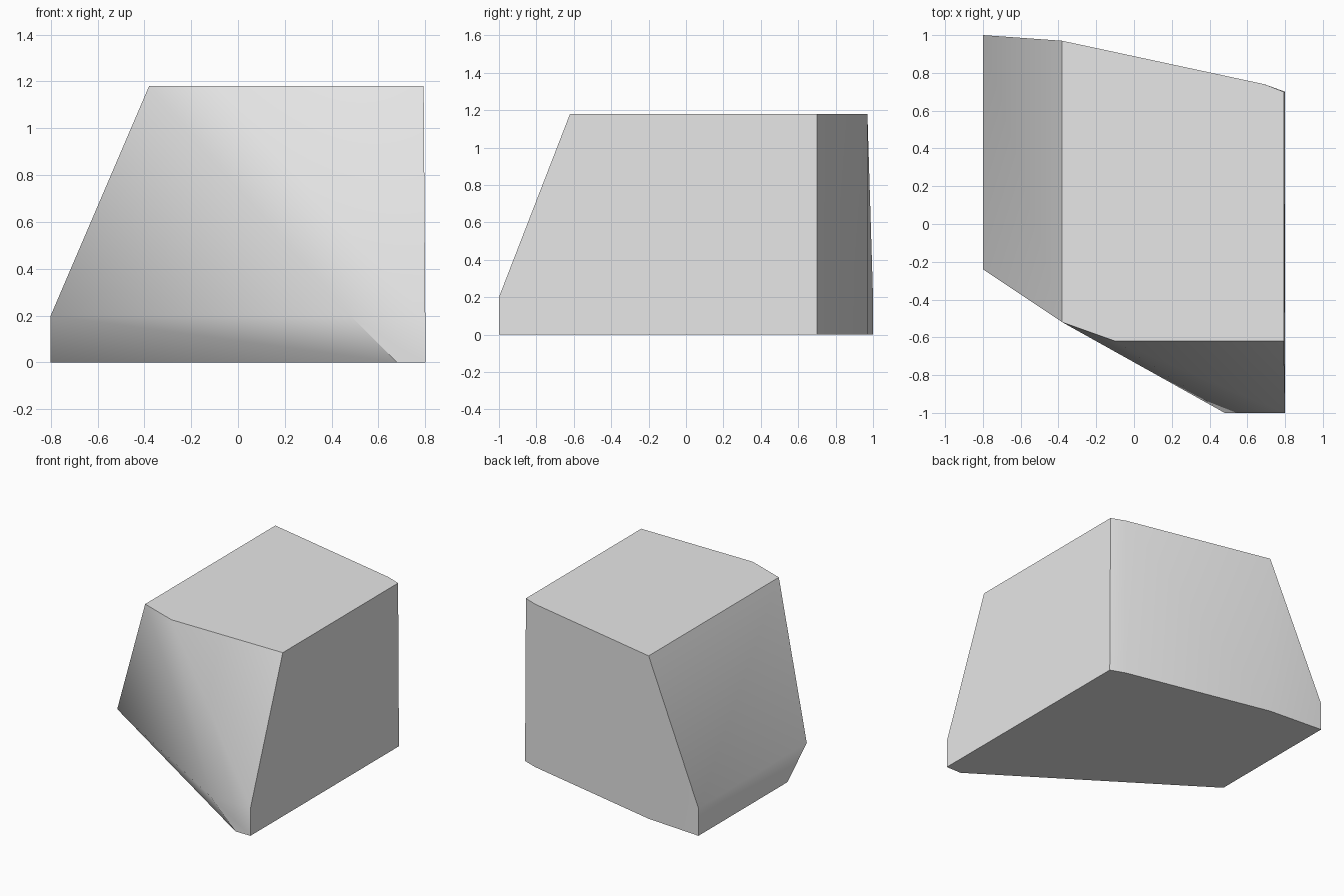
import bpy
import bmesh
import math

cube = bpy.data.objects.get("Cube")
if cube:
    bpy.data.objects.remove(cube, do_unlink=True)

# Single grey material
grey = bpy.data.materials.new("light_grey")
grey.use_nodes = True
colour = (0.8, 0.8, 0.8, 1)
grey.diffuse_color = colour
grey.node_tree.nodes["Principled BSDF"].inputs["Base Color"].default_value = colour

# Horizontal outlines of the chipped block: height -> corner points
BACK = [(0.69, 0.74), (-0.38, 0.97)]
outlines = {
    0.0: [(0.68, -1), (0.8, -1), (0.8, 0.70), *BACK, (-0.8, 1), (-0.8, -0.02)],
    0.2: [(0.48, -1), (0.8, -1), (-0.8, 1), (-0.8, -0.24)],
    1.18: [(-0.38, -0.52), (-0.1, -0.62), (0.793, -0.62), (0.793, 0.70), *BACK],
}

# Wrap the outlines in one convex solid
bm = bmesh.new()
for z, points in outlines.items():
    for x, y in points:
        bm.verts.new((x, y, z))
bmesh.ops.convex_hull(bm, input=bm.verts[:])
bmesh.ops.dissolve_limit(bm, angle_limit=math.radians(0.3),
                         verts=bm.verts[:], edges=bm.edges[:])
bmesh.ops.recalc_face_normals(bm, faces=bm.faces[:])

mesh = bpy.data.meshes.new("chipped_block")
bm.to_mesh(mesh)
bm.free()
mesh.materials.append(grey)
block = bpy.data.objects.new("chipped_block", mesh)
bpy.context.collection.objects.link(block)

# Soft shading across the shallow chips, crisp main edges
bpy.ops.object.select_all(action="DESELECT")
block.select_set(True)
bpy.context.view_layer.objects.active = block
bpy.ops.object.shade_smooth_by_angle(angle=math.radians(30))
